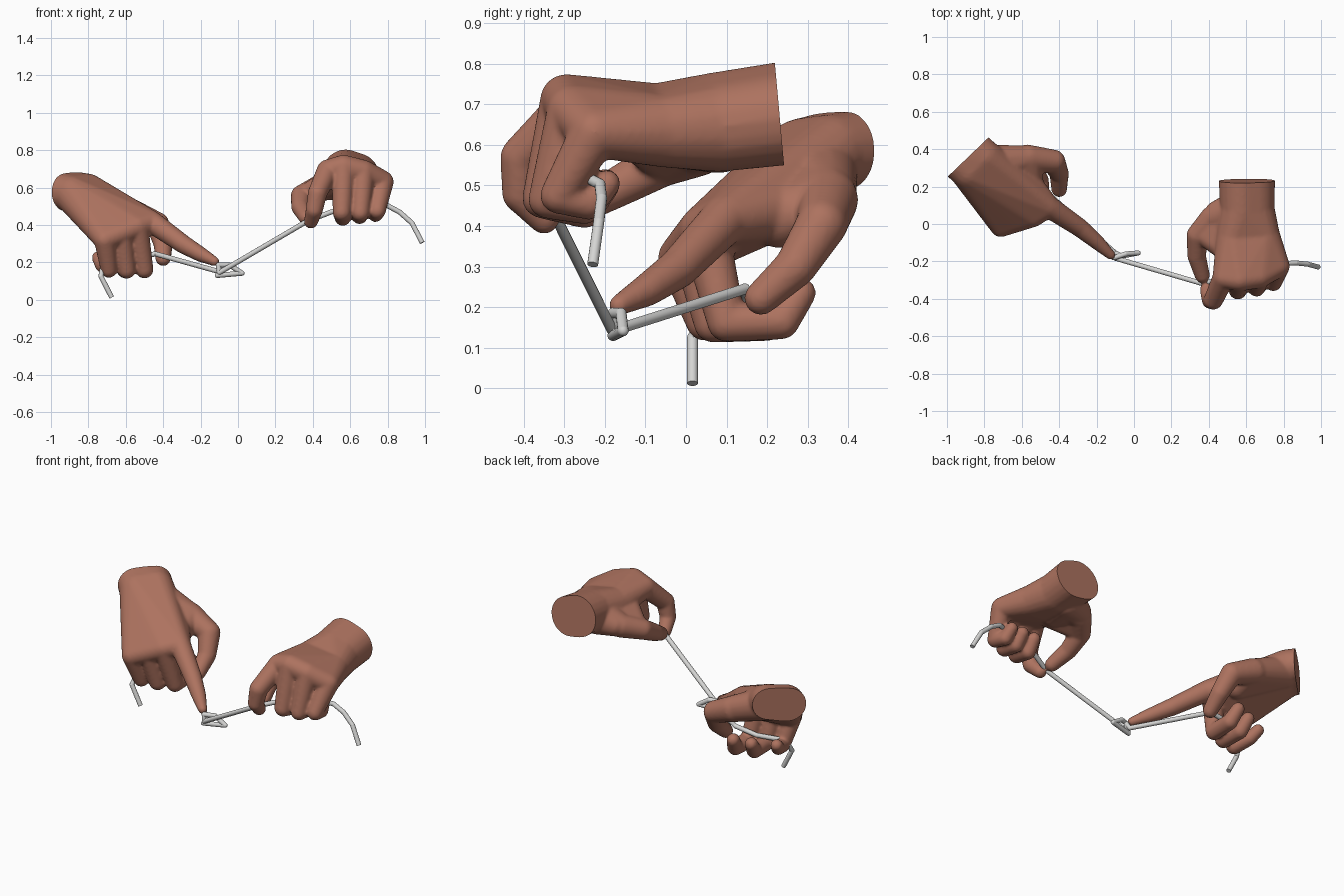
import bpy, bmesh, math
from mathutils import Vector


def material(name, col):
    m = bpy.data.materials.new(name)
    m.diffuse_color = (*col, 1)
    return m


SKIN = material("brown skin", (0.42, 0.17, 0.115))
CORD = material("light grey cord", (0.66, 0.66, 0.65))

# unit sphere points, reused for every rounded hull
ico = bmesh.new()
bmesh.ops.create_icosphere(ico, subdivisions=3, radius=1)
BALL = [v.co.copy() for v in ico.verts]
ico.free()


def hull(bm, balls):
    """Convex skin stretched over a set of (x, y, z, radius) balls."""
    verts = [bm.verts.new(Vector(b[:3]) + p * b[3]) for b in balls for p in BALL]
    bmesh.ops.convex_hull(bm, input=verts)
    loose = [v for v in verts if v.is_valid and not v.link_faces]
    bmesh.ops.delete(bm, geom=loose, context='VERTS')


def chain(bm, balls):
    """Finger: tapered capsules joining one ball to the next."""
    for a, b in zip(balls, balls[1:]):
        hull(bm, [a, b])


def finish(ob, mat, angle):
    ob.data.materials.clear()
    ob.data.materials.append(mat)
    bpy.ops.object.select_all(action='DESELECT')
    ob.select_set(True)
    bpy.context.view_layer.objects.active = ob
    bpy.ops.object.shade_smooth_by_angle(angle=math.radians(angle))


def build_hand(name, masses, fingers, cut_co, cut_no):
    bm = bmesh.new()
    for m in masses:
        hull(bm, m)
    for f in fingers:
        chain(bm, f)
    bmesh.ops.recalc_face_normals(bm, faces=bm.faces[:])
    me = bpy.data.meshes.new(name)
    bm.to_mesh(me)
    bm.free()
    ob = bpy.data.objects.new(name, me)
    bpy.context.collection.objects.link(ob)

    # fuse the parts into one soft skin
    r = ob.modifiers.new("fuse", 'REMESH')
    r.mode = 'VOXEL'
    r.voxel_size = 0.008
    s = ob.modifiers.new("soften", 'SMOOTH')
    s.factor = 0.5
    s.iterations = 8
    dg = bpy.context.evaluated_depsgraph_get()
    skin = bpy.data.meshes.new_from_object(ob.evaluated_get(dg))
    ob.modifiers.clear()
    ob.data = skin

    # flat cut at the wrist
    bm = bmesh.new()
    bm.from_mesh(skin)
    bmesh.ops.bisect_plane(bm, geom=bm.verts[:] + bm.edges[:] + bm.faces[:],
                           plane_co=cut_co, plane_no=cut_no, clear_outer=True)
    rim = [e for e in bm.edges if e.is_boundary]
    bmesh.ops.holes_fill(bm, edges=rim, sides=0)
    bmesh.ops.recalc_face_normals(bm, faces=bm.faces[:])
    bm.to_mesh(skin)
    bm.free()
    finish(ob, SKIN, 50)


# pointing hand (left of the picture)
arm_a = [(-0.99, 0.385, 0.59, 0.1), (-0.905, 0.46, 0.595, 0.095)]
wrist_a = [(-0.885, 0.285, 0.565, 0.1), (-0.805, 0.36, 0.58, 0.095)]
knuck_a = [(-0.46, 0.095, 0.415, 0.06), (-0.54, 0.045, 0.39, 0.062),
           (-0.627, 0.02, 0.36, 0.06), (-0.712, -0.012, 0.32, 0.058)]
build_hand(
    "pointing_hand",
    [arm_a + wrist_a,
     wrist_a + knuck_a + [(-0.57, 0.22, 0.44, 0.075)],
     [(-0.8, 0.33, 0.55, 0.095), (-0.57, 0.345, 0.465, 0.075), (-0.56, 0.23, 0.42, 0.075)]],
    [   # index, middle, ring, little, thumb
        [knuck_a[0], (-0.29, -0.02, 0.295, 0.05), (-0.2, -0.095, 0.243, 0.041),
         (-0.125, -0.165, 0.205, 0.026)],
        [knuck_a[1], (-0.5, 0.1, 0.162, 0.048), (-0.5, 0.235, 0.165, 0.045),
         (-0.52, 0.283, 0.235, 0.038)],
        [knuck_a[2], (-0.595, 0.067, 0.16, 0.048), (-0.605, 0.2, 0.16, 0.044),
         (-0.62, 0.25, 0.225, 0.037)],
        [knuck_a[3], (-0.69, 0.045, 0.162, 0.045), (-0.725, 0.14, 0.185, 0.04),
         (-0.747, 0.185, 0.225, 0.035)],
        [(-0.72, 0.31, 0.52, 0.09), (-0.57, 0.35, 0.465, 0.075), (-0.43, 0.335, 0.405, 0.063),
         (-0.4, 0.27, 0.3, 0.052), (-0.4, 0.185, 0.222, 0.042)],
    ],
    (-0.895, 0.35, 0.58), (-0.69, 0.72, 0.0))

# gripping hand (right of the picture)
arm_b = [(0.575, 0.3, 0.69, 0.125), (0.635, 0.3, 0.675, 0.12)]
wrist_b = [(0.575, 0.08, 0.665, 0.115), (0.64, 0.08, 0.645, 0.112)]
palm_b = [(0.53, -0.07, 0.66, 0.092), (0.69, -0.06, 0.635, 0.09)]
knuck_b = [(0.48, -0.285, 0.69, 0.06), (0.565, -0.295, 0.71, 0.065),
           (0.67, -0.28, 0.685, 0.063), (0.772, -0.225, 0.63, 0.061)]
build_hand(
    "gripping_hand",
    [arm_b + wrist_b,
     wrist_b + palm_b,
     palm_b + knuck_b,
     [(0.55, 0.08, 0.63, 0.1), (0.445, 0.06, 0.6, 0.065), (0.52, -0.08, 0.63, 0.08)],
     [(0.445, 0.06, 0.6, 0.06), (0.36, -0.05, 0.56, 0.055), (0.5, -0.14, 0.64, 0.065)]],
    [   # index, middle, ring, little, thumb
        [knuck_b[0], (0.425, -0.406, 0.57, 0.052), (0.408, -0.408, 0.48, 0.046),
         (0.39, -0.35, 0.418, 0.038)],
        [knuck_b[1], (0.555, -0.355, 0.468, 0.049), (0.56, -0.25, 0.437, 0.043),
         (0.56, -0.2, 0.5, 0.037)],
        [knuck_b[2], (0.655, -0.342, 0.465, 0.047), (0.65, -0.25, 0.447, 0.043),
         (0.645, -0.2, 0.505, 0.037)],
        [knuck_b[3], (0.745, -0.315, 0.475, 0.045), (0.735, -0.24, 0.455, 0.04),
         (0.725, -0.195, 0.505, 0.034)],
        [(0.52, 0.06, 0.63, 0.09), (0.42, 0.03, 0.59, 0.068), (0.34, -0.06, 0.555, 0.059),
         (0.335, -0.17, 0.495, 0.05), (0.365, -0.275, 0.44, 0.041)],
    ],
    (0.6, 0.23, 0.68), (0, 1, 0.09))

# cord: left tail, through the fist, knot loop, through the other fist, right tail
path = [(-0.675, 0.016, 0.012), (-0.733, 0.016, 0.125), (-0.72, 0.06, 0.2),
        (-0.58, 0.14, 0.225), (-0.44, 0.145, 0.245),
        (-0.1, -0.155, 0.15), (-0.08, -0.165, 0.175), (-0.11, -0.18, 0.13),
        (0.022, -0.155, 0.142), (-0.045, -0.16, 0.185), (-0.105, -0.18, 0.185),
        (-0.1, -0.183, 0.145),
        (0.37, -0.32, 0.42), (0.5, -0.28, 0.47), (0.66, -0.25, 0.51), (0.76, -0.235, 0.515),
        (0.8, -0.212, 0.503), (0.865, -0.208, 0.468), (0.93, -0.215, 0.41),
        (0.985, -0.23, 0.305)]
R = 0.0135
bm = bmesh.new()
last = len(path) - 2
for i, (a, b) in enumerate(zip(path, path[1:])):
    # straight rod for each stretch, with a ball at every bend
    a, b = Vector(a), Vector(b)
    m = (b - a).to_track_quat('Z', 'Y').to_matrix().to_4x4()
    m.translation = (a + b) / 2
    bmesh.ops.create_cone(bm, cap_ends=i in (0, last), segments=14, radius1=R, radius2=R,
                          depth=(b - a).length, matrix=m)
    if i < last:
        hull(bm, [(*b, R)])
me = bpy.data.meshes.new("cord")
bm.to_mesh(me)
bm.free()
cord = bpy.data.objects.new("cord", me)
bpy.context.collection.objects.link(cord)
finish(cord, CORD, 40)
